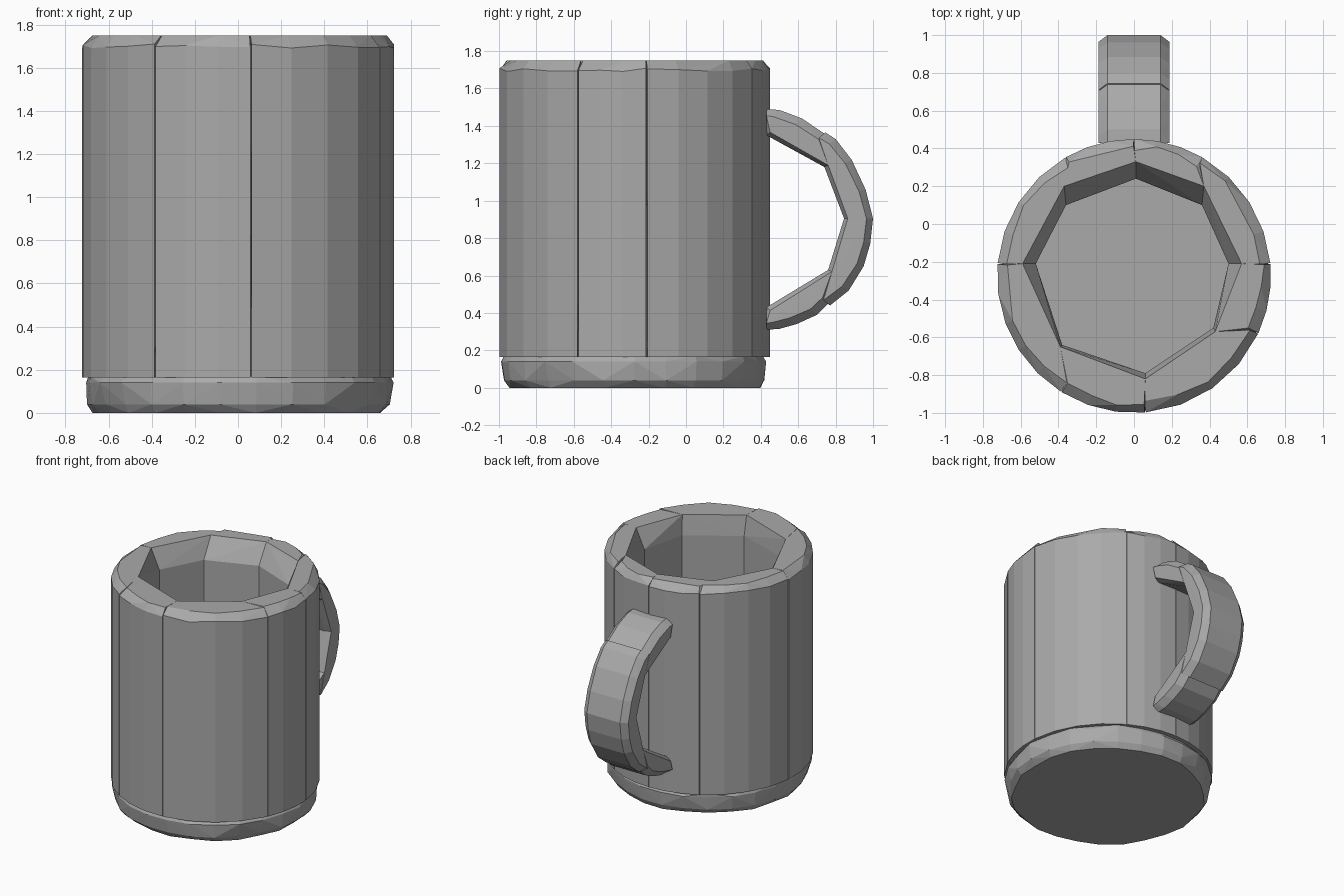
import bpy, bmesh, math, random

random.seed(4)
old = bpy.data.objects.get("Cube")
if old:
    bpy.data.objects.remove(old, do_unlink=True)

grey = bpy.data.materials.new("stone_grey")
grey.use_nodes = True
colour = (0.4, 0.4, 0.4, 1)
grey.diffuse_color = colour
grey.node_tree.nodes["Principled BSDF"].inputs["Base Color"].default_value = colour

CENTRE_Y = -0.275
HEIGHT = 1.75
FLOOR = 0.165


def hull(name, points):
    """Faceted convex chunk wrapped around the points."""
    bm = bmesh.new()
    for p in points:
        bm.verts.new(p)
    result = bmesh.ops.convex_hull(bm, input=bm.verts)
    spare = {g for g in result["geom_interior"] + result["geom_unused"]
             if isinstance(g, bmesh.types.BMVert)}
    bmesh.ops.delete(bm, geom=list(spare), context='VERTS')
    bmesh.ops.dissolve_limit(bm, angle_limit=0.01, verts=bm.verts, edges=bm.edges)
    bmesh.ops.recalc_face_normals(bm, faces=bm.faces)
    mesh = bpy.data.meshes.new(name)
    bm.to_mesh(mesh)
    bm.free()
    mesh.materials.append(grey)
    obj = bpy.data.objects.new(name, mesh)
    bpy.context.collection.objects.link(obj)
    return obj


def around(angle, radius, z):
    return (radius * math.cos(angle), CENTRE_Y + radius * math.sin(angle), z)


# Wall: chunky staves, each with a flat inside and a rounded outside
seams = [(0.64, -0.57), (0.72, -0.21), (0.36, 0.35), (0, 0.45),
         (-0.36, 0.35), (-0.72, -0.21), (-0.39, -0.9), (0.06, -1)]
rim = [(0.43, -0.57), (0.57, -0.21), (0.37, 0.2), (0.01, 0.33),
       (-0.37, 0.2), (-0.59, -0.21), (-0.39, -0.65), (0.06, -0.82)]
inside = [(0.42, -0.55), (0.5, -0.21), (0.36, 0.1), (0.01, 0.24),
          (-0.36, 0.1), (-0.52, -0.21), (-0.38, -0.64), (0.06, -0.79)]
for i in range(len(seams)):
    j = (i + 1) % len(seams)
    start, end = [math.atan2(y - CENTRE_Y, x) for x, y in (seams[i], seams[j])]
    span = (end - start) % math.tau - 0.008
    steps = max(3, round(span / 0.24))
    points = []
    for k in (i, j):
        points += [(*rim[k], HEIGHT), (*inside[k], HEIGHT - 0.15), (*inside[k], FLOOR)]
    for s in range(steps + 1):
        a = start + 0.004 + span * s / steps
        points += [around(a, 0.725, FLOOR), around(a, 0.725, 1.7 + random.uniform(-0.01, 0.01)),
                   around(a, 0.68 + random.uniform(-0.02, 0.02), HEIGHT)]
    hull(f"wall_stave_{i + 1}", points)

# Base: one bevelled slab that also forms the floor of the cup
base_points = []
for s in range(26):
    a = math.tau * s / 26
    for radius, z in ((0.67, 0), (0.702, 0.04), (0.715, 0.14), (0.70, 0.17)):
        wobble = random.uniform(-0.012, 0.008)
        base_points.append(around(a, radius + wobble, z))
hull("base", base_points)

# Handle: four stubby chunks following an arc in the side plane
inner = [(0.43, 1.35), (0.74, 1.18), (0.845, 0.905), (0.76, 0.63), (0.43, 0.43)]
outer = [[(0.43, 1.49), (0.5, 1.485), (0.62, 1.44), (0.745, 1.355)],
         [(0.745, 1.365), (0.8, 1.33), (0.885, 1.22), (0.96, 1.06), (1.0, 0.905)],
         [(1.0, 0.905), (0.985, 0.77), (0.95, 0.65), (0.87, 0.52), (0.77, 0.44)],
         [(0.765, 0.455), (0.7, 0.39), (0.59, 0.34), (0.5, 0.315), (0.43, 0.31)]]
for n, arc in enumerate(outer):
    points = []
    for side in (-1, 1):
        for y, z in inner[n:n + 2]:
            points.append((side * 0.14, y, z))
            # Widest line sits just outside the inner edge
            points.append((side * 0.185, y + 0.02, z + 0.035 * (z - 0.9)))
        for y, z in arc:
            points.append((side * 0.14, y, z))
            points.append((side * 0.187, y - 0.035 * (y > 0.44), 0.9 + (z - 0.9) * 0.94))
    hull(f"handle_chunk_{n + 1}", points)
